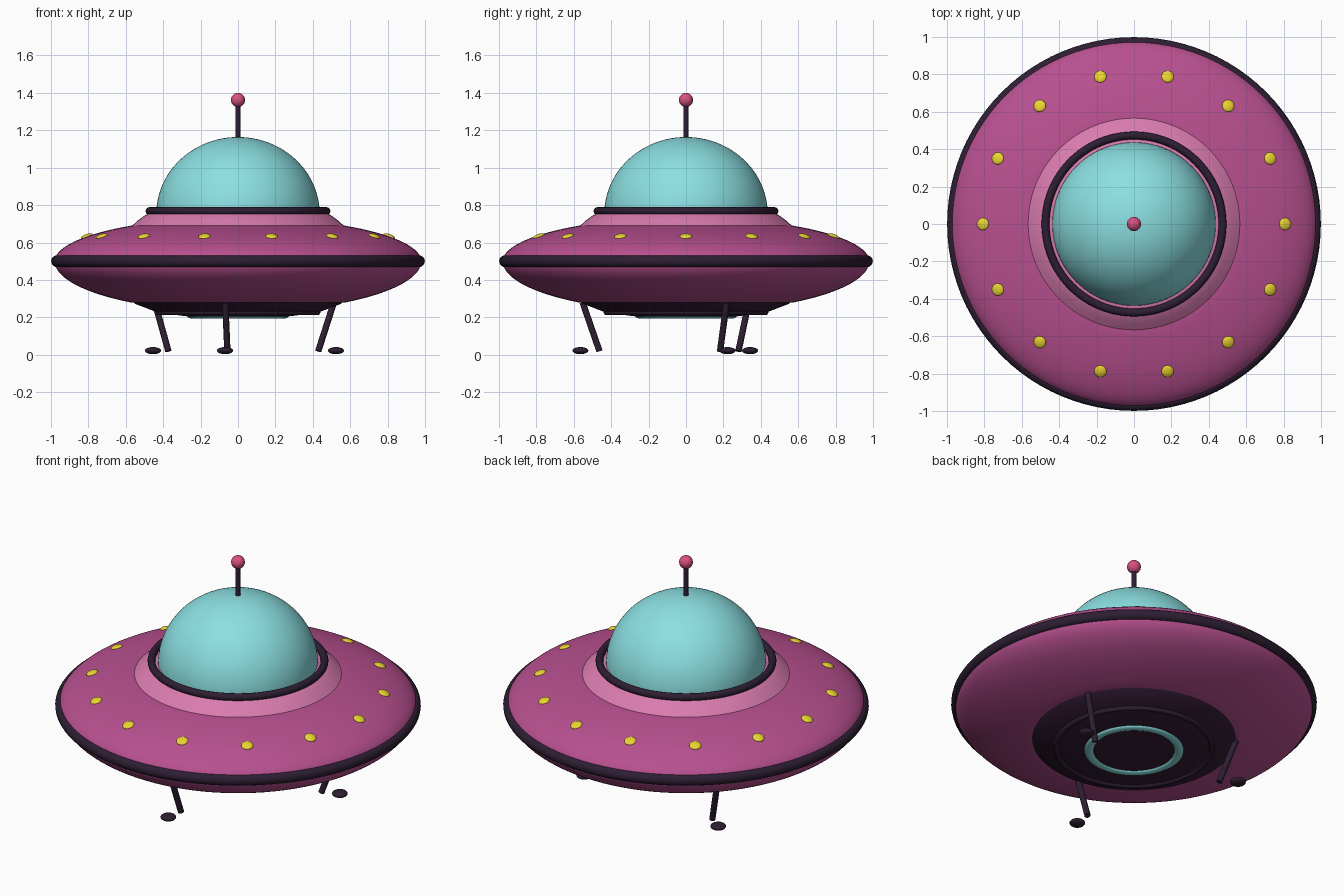
import bpy, bmesh
from math import sin, cos, pi, radians, sqrt
from mathutils import Vector

if "Cube" in bpy.data.objects:
    bpy.data.objects.remove(bpy.data.objects["Cube"])


def material(name, rgb):
    m = bpy.data.materials.new(name)
    m.diffuse_color = (*rgb, 1)
    m.use_nodes = True
    m.node_tree.nodes["Principled BSDF"].inputs["Base Color"].default_value = m.diffuse_color
    return m


PINK = material("hull pink", (0.48, 0.08, 0.28))
LIGHT = material("collar pink", (0.70, 0.20, 0.43))
DARK = material("dark trim", (0.026, 0.013, 0.032))
PLUM = material("belly plum", (0.035, 0.012, 0.035))
GLASS = material("aqua", (0.26, 0.74, 0.76))
BALL = material("tip pink", (0.70, 0.08, 0.22))
YELLOW = material("lamp yellow", (0.82, 0.66, 0.03))


def finish(name, mat):
    ob = bpy.context.object
    ob.name = name
    ob.data.materials.append(mat)
    bpy.ops.object.shade_smooth_by_angle(angle=radians(35))
    return ob


def lathe(name, profile, mat, steps=96):
    """Revolve (radius, z) points about the z axis."""
    bm = bmesh.new()
    vs = [bm.verts.new((r, 0, z)) for r, z in profile]
    es = [bm.edges.new(p) for p in zip(vs, vs[1:])]
    bmesh.ops.spin(bm, geom=vs + es, cent=(0, 0, 0), axis=(0, 0, 1),
                   angle=2 * pi, steps=steps, use_duplicate=False)
    bmesh.ops.remove_doubles(bm, verts=bm.verts, dist=1e-4)
    bmesh.ops.recalc_face_normals(bm, faces=bm.faces)
    me = bpy.data.meshes.new(name)
    bm.to_mesh(me)
    bm.free()
    ob = bpy.data.objects.new(name, me)
    bpy.context.collection.objects.link(ob)
    bpy.ops.object.select_all(action='DESELECT')
    ob.select_set(True)
    bpy.context.view_layer.objects.active = ob
    return finish(name, mat)


def ring(name, z, major, minor, mat, flat=1.0):
    bpy.ops.mesh.primitive_torus_add(location=(0, 0, z), major_radius=major, minor_radius=minor,
                                     major_segments=96, minor_segments=16)
    bpy.context.object.scale.z = flat
    return finish(name, mat)


def ball(name, loc, scale, mat, rot=(0, 0, 0)):
    bpy.ops.mesh.primitive_uv_sphere_add(segments=24, ring_count=12, radius=1, location=loc, rotation=rot)
    bpy.context.object.scale = scale
    return finish(name, mat)


def rod(name, a, b, radius, mat):
    a, b = Vector(a), Vector(b)
    bpy.ops.mesh.primitive_cylinder_add(vertices=20, radius=radius, depth=(b - a).length, location=(a + b) / 2)
    bpy.context.object.rotation_euler = (b - a).to_track_quat('Z', 'Y').to_euler()
    return finish(name, mat)


# Saucer hull: upper and lower elliptical shells
R, UP, DOWN = 0.98, 0.234, 0.272


def shell_z(r, height):
    return 0.5 + height * sqrt(max(0, 1 - (r / R) ** 2))


t_end = 0.95   # angle at which the radius reaches about 0.57
arc = [t_end * i / 20 for i in range(21)]
upper = [(R * cos(t), 0.5 + UP * sin(t)) for t in arc]
lower = [(R * cos(t), 0.5 - DOWN * sin(t)) for t in arc]
lathe("saucer_hull", [(0, 0.69)] + upper[::-1] + lower[1:] + [(0, lower[-1][1])], PINK)
ring("rim_band", 0.5, 0.967, 0.032, DARK)

# Collar, dome seal and glass dome
lathe("dome_collar", [(0.572, 0.685), (0.53, 0.722), (0.495, 0.747), (0.47, 0.758), (0, 0.758)], LIGHT)
ring("dome_seal", 0.768, 0.473, 0.021, DARK)
dome = [(0.437 * cos(pi / 2 * i / 24), 0.752 + 0.412 * sin(pi / 2 * i / 24)) for i in range(24)]
lathe("glass_dome", dome + [(0, 1.164)], GLASS)

# Antenna
rod("antenna_mast", (0, 0, 1.13), (0, 0, 1.34), 0.013, DARK)
ball("antenna_tip", (0, 0, 1.362), (0.038,) * 3, BALL)

# Ring of lamps lying along the upper shell
for i in range(14):
    a = 2 * pi * i / 14
    r = 0.808
    ball(f"lamp_{i + 1}", (r * cos(a), r * sin(a), shell_z(r, UP)),
         (0.033, 0.033, 0.013), YELLOW, (0, 0.32, a))

# Belly plate, trim ring and glowing ring
lathe("belly_plate", [(0.562, 0.284), (0.55, 0.272), (0.43, 0.226), (0.28, 0.206), (0.21, 0.203), (0, 0.203)], PLUM)
ring("belly_trim", 0.228, 0.425, 0.016, DARK)
ring("belly_glow", 0.206, 0.246, 0.025, GLASS, 0.5)

# Three landing legs with round foot pads
for i, deg in enumerate((23, 143, 263)):
    d = Vector((cos(radians(deg)), sin(radians(deg)), 0))
    up = Vector((0, 0, 1))
    rod(f"landing_leg_{i + 1}", d * 0.557 + up * 0.28, d * 0.466 + up * 0.019, 0.017, DARK)
    ball(f"foot_pad_{i + 1}", d * 0.569 + up * 0.022, (0.043, 0.043, 0.019), DARK)
